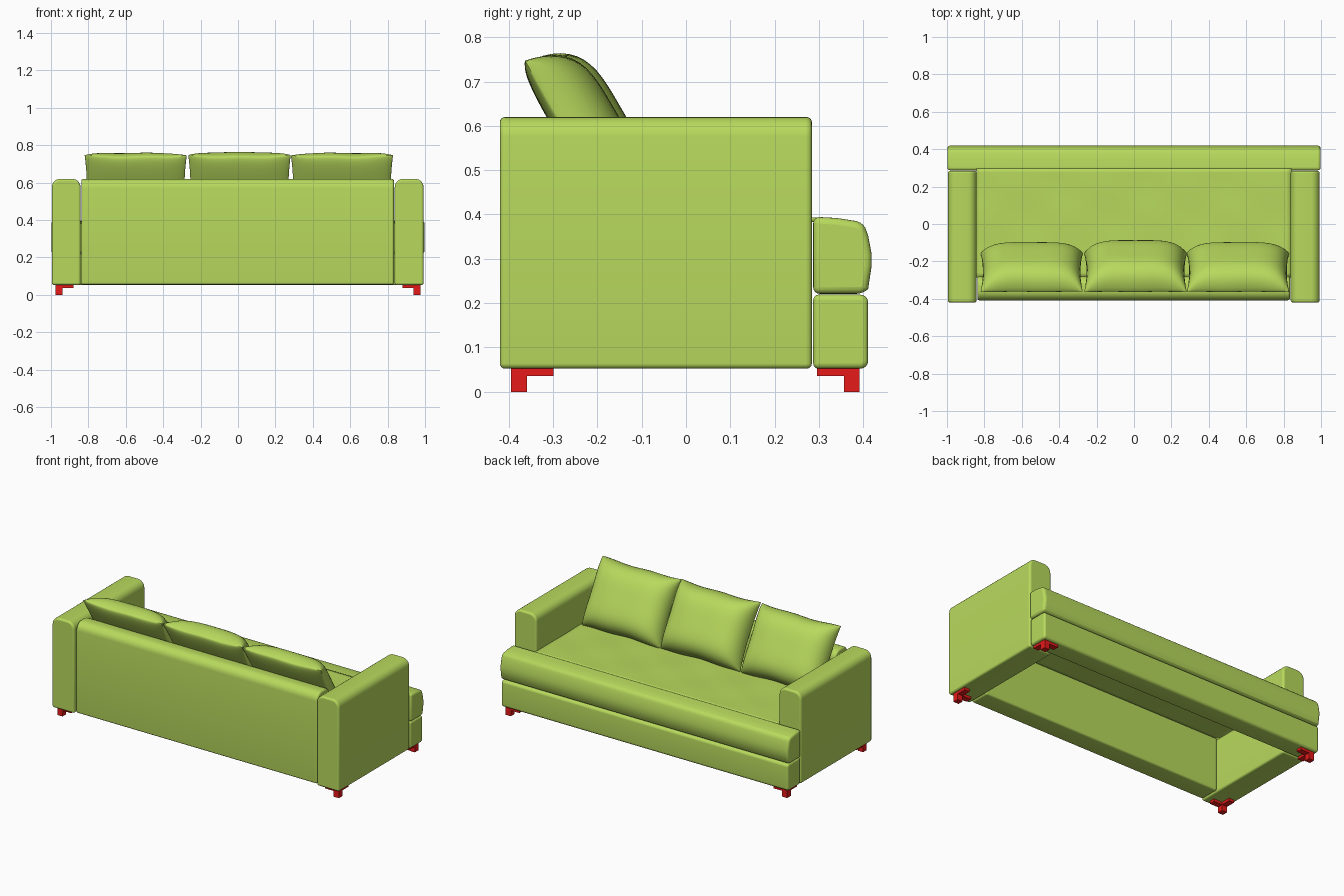
import bpy, bmesh, math
from mathutils import Vector, Matrix

if "Cube" in bpy.data.objects:
    bpy.data.objects.remove(bpy.data.objects["Cube"])


def material(name, color):
    m = bpy.data.materials.new(name)
    m.diffuse_color = color
    m.use_nodes = True
    m.node_tree.nodes["Principled BSDF"].inputs["Base Color"].default_value = m.diffuse_color
    return m


GREEN = material("green_fabric", (0.48, 0.70, 0.11, 1))
RED = material("red_feet", (0.80, 0.01, 0.01, 1))


def finish(name, bm, mat, bevel=0, segments=4, smooth=True):
    bmesh.ops.recalc_face_normals(bm, faces=bm.faces)
    me = bpy.data.meshes.new(name)
    bm.to_mesh(me)
    bm.free()
    ob = bpy.data.objects.new(name, me)
    bpy.context.collection.objects.link(ob)
    me.materials.append(mat)
    if bevel:
        mod = ob.modifiers.new("soft_edges", 'BEVEL')
        mod.width = bevel
        mod.segments = segments
        mod.limit_method = 'ANGLE'
        mod.angle_limit = math.radians(40)
    if smooth:
        bpy.ops.object.select_all(action='DESELECT')
        ob.select_set(True)
        bpy.context.view_layer.objects.active = ob
        bpy.ops.object.shade_smooth_by_angle(angle=math.radians(40))
    return ob


def rounded_rect(a0, a1, z0, z1, radii, steps=6):
    # radii: bottom-left, bottom-right, top-right, top-left
    corners = [(a0, z0, 1, 1), (a1, z0, -1, 1), (a1, z1, -1, -1), (a0, z1, 1, -1)]
    pts = []
    for i, ((a, z, sa, sz), r) in enumerate(zip(corners, radii)):
        for k in range(steps + 1):
            t = math.pi + math.pi / 2 * (i + k / steps)
            pts.append((a + sa * r + r * math.cos(t), z + sz * r + r * math.sin(t)))
    return pts


def extrude(name, pts, axis, lo, hi, bevel):
    # profile (a, z) swept along x or y
    place = (lambda a, z, s: (s, a, z)) if axis == 'x' else (lambda a, z, s: (a, s, z))
    bm = bmesh.new()
    face = bm.faces.new([bm.verts.new(place(a, z, lo)) for a, z in pts])
    new = bmesh.ops.extrude_face_region(bm, geom=[face])["geom"]
    bmesh.ops.translate(bm, verts=[v for v in new if isinstance(v, bmesh.types.BMVert)],
                        vec=place(0, 0, hi - lo))
    return finish(name, bm, GREEN, bevel)


def add_box(bm, lo, hi):
    lo, hi = Vector(lo), Vector(hi)
    m = Matrix.Translation((lo + hi) / 2) @ Matrix.Diagonal((*(hi - lo), 1))
    bmesh.ops.create_cube(bm, size=1, matrix=m)


# Arms
for side, x0, x1 in (("left", -0.995, -0.842), ("right", 0.838, 0.992)):
    extrude(side + "_arm", rounded_rect(x0, x1, 0.052, 0.62, (0.012, 0.012, 0.045, 0.045)),
            'y', -0.42, 0.284, 0.018)

# Back panel with rounded top
extrude("back_panel", rounded_rect(-0.408, -0.28, 0.054, 0.62, (0.012, 0.012, 0.05, 0.05)),
        'x', -0.838, 0.834, 0.012)

# Front base rail and the puffed seat front above it
extrude("front_base", rounded_rect(0.287, 0.411, 0.052, 0.219, (0.012, 0.018, 0.018, 0.012)),
        'x', -0.993, 0.993, 0.015)
extrude("seat_front", [(0.287, 0.221), (0.400, 0.221), (0.411, 0.232), (0.419, 0.285), (0.419, 0.31),
                       (0.411, 0.352), (0.402, 0.378), (0.385, 0.385), (0.34, 0.392), (0.287, 0.395)],
        'x', -0.998, 0.998, 0.015)

# Thin seat top between the arms, open underneath, with soft wrinkles
bm = bmesh.new()
bmesh.ops.create_grid(bm, x_segments=60, y_segments=24, size=1)
for v in bm.verts:
    x, y = v.co.x * 0.842, 0.0075 + v.co.y * 0.2925
    v.co = (x, y, 0.393 + 0.002 * math.sin(14 * x + 5 * y) * math.sin(17 * y + 1) * (1 - v.co.y ** 4))
seat = finish("seat_top", bm, GREEN)
mod = seat.modifiers.new("thickness", 'SOLIDIFY')
mod.thickness = 0.01
mod.offset = -1


# Back cushions: pillow grids leaning against the back
def cushion(name, cx, half_w, front, seed):
    bottom, top = Vector((0, -0.155, 0.388)), Vector((0, -0.362, 0.745))
    mid, up = (bottom + top) / 2, (top - bottom) / 2
    out = Vector((0, up.z, -up.y)).normalized()
    n = 28
    bm = bmesh.new()
    grids = []
    for depth in (front, -0.022):
        grid = {}
        for i in range(n + 1):
            for j in range(n + 1):
                # cosine spacing packs rows towards the rounded rim
                u, v = -math.cos(math.pi * i / n), -math.cos(math.pi * j / n)
                puff = max(0, (1 - u ** 4) * (1 - v ** 4)) ** 0.5
                wave = 0.012 * math.sin(6 * u + seed) * abs(v) ** 3
                x = cx + half_w * u * (1 - 0.045 * (1 - v * v) * abs(u))
                p = mid + up * (v * (1 - 0.03 * (1 - u * u) * abs(v)) + wave) + out * depth * puff
                grid[i, j] = bm.verts.new((x, p.y, p.z))
        for i in range(n):
            for j in range(n):
                bm.faces.new([grid[i, j], grid[i + 1, j], grid[i + 1, j + 1], grid[i, j + 1]])
    bmesh.ops.remove_doubles(bm, verts=bm.verts, dist=0.0005)
    finish(name, bm, GREEN)


cushion("left_back_cushion", -0.547, 0.273, 0.120, 0.4)
cushion("middle_back_cushion", 0.008, 0.274, 0.134, 1.6)
cushion("right_back_cushion", 0.556, 0.273, 0.120, 2.9)

# Feet: a corner post with two top bars running inward
for xn, sx in (("left", -1), ("right", 1)):
    for yn, y0, sy in (("back", -0.395, -1), ("front", 0.392, 1)):
        bm = bmesh.new()
        ox, oy = 0.975 * sx, y0
        for lx, ly, z0, z1 in ((0.036, 0.036, 0, 0.036), (0.095, 0.036, 0.036, 0.056),
                               (0.036, 0.096, 0.036, 0.0555)):
            a, b = (ox, oy), (ox - sx * lx, oy - sy * ly)
            add_box(bm, (min(a[0], b[0]), min(a[1], b[1]), z0), (max(a[0], b[0]), max(a[1], b[1]), z1))
        finish(f"{yn}_{xn}_foot", bm, RED, smooth=False)
